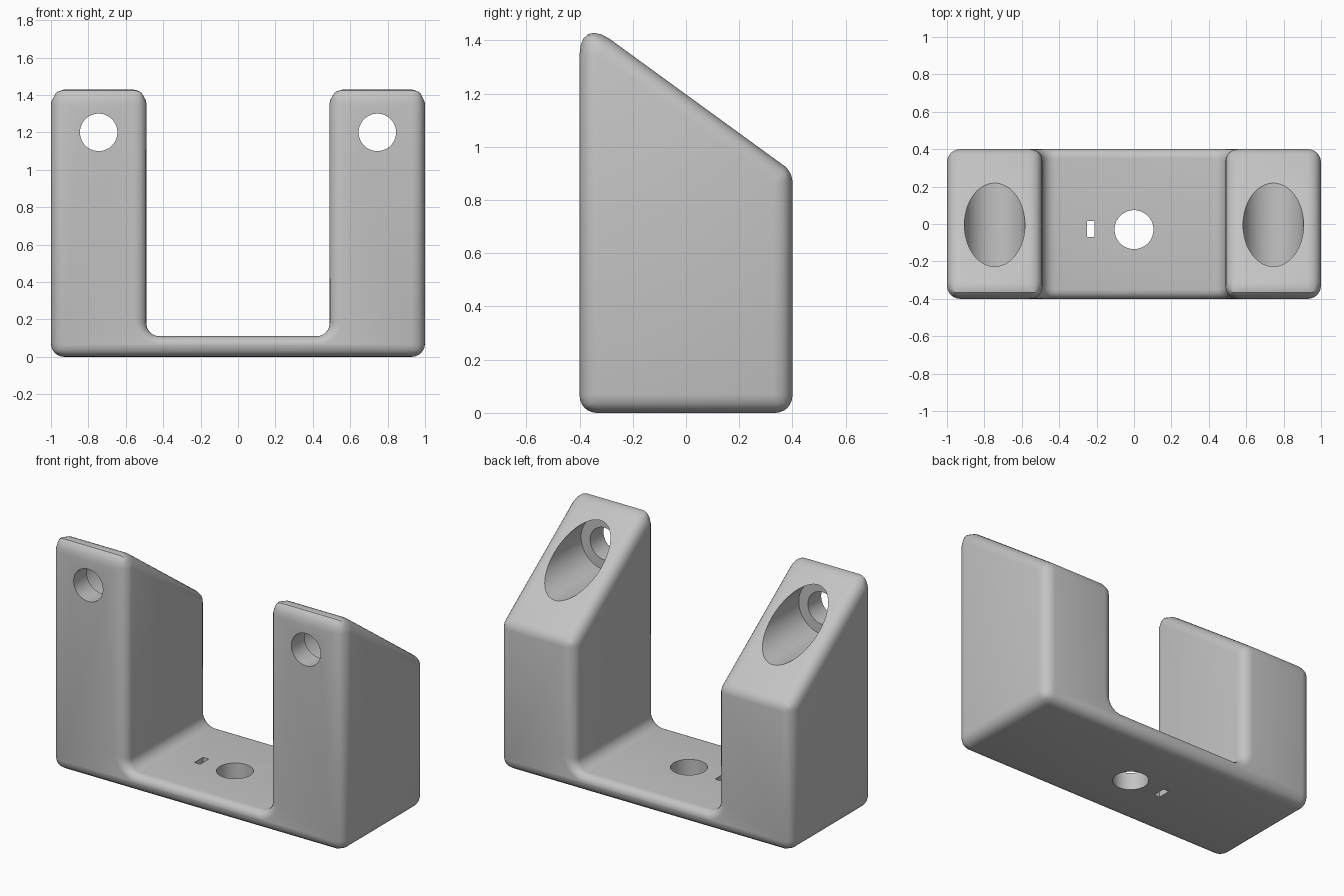
import bpy, bmesh, math
from mathutils import Matrix

cube = bpy.data.objects.get("Cube")
if cube:
    bpy.data.objects.remove(cube)

grey = bpy.data.materials.new("plain grey")
grey.use_nodes = True
grey.diffuse_color = (0.55, 0.55, 0.55, 1)
grey.node_tree.nodes["Principled BSDF"].inputs["Base Color"].default_value = (0.55, 0.55, 0.55, 1)

HALF, INNER, FLOOR, ROUND, MAXW = 0.4, 0.49, 0.11, 0.07, 0.16


def slope_z(y):
    return 1.197 - 0.727 * y


def make_object(name, bm):
    bmesh.ops.recalc_face_normals(bm, faces=bm.faces)
    mesh = bpy.data.meshes.new(name)
    bm.to_mesh(mesh)
    bm.free()
    mesh.materials.append(grey)
    obj = bpy.data.objects.new(name, mesh)
    bpy.context.collection.objects.link(obj)
    return obj


# U-shaped outline with filleted inner corners; None marks the sloped top
right = []
for i in range(9):
    a = -math.pi / 2 + i * math.pi / 16
    right.append((INNER - ROUND + ROUND * math.cos(a), FLOOR + ROUND + ROUND * math.sin(a)))
right += [(INNER, None), (1, None), (1, 0)]
outline = right + [(-x, z) for x, z in reversed(right)]

bm = bmesh.new()
rings = [[bm.verts.new((x, y, slope_z(y) if z is None else z)) for x, z in outline]
         for y in (-HALF, HALF)]
bm.faces.new(rings[0])
bm.faces.new(rings[1])
n = len(outline)
for i in range(n):
    j = (i + 1) % n
    bm.faces.new((rings[0][i], rings[0][j], rings[1][j], rings[1][i]))

# Rounding width of every edge, thinner along the floor lip
weight = bm.edges.layers.float.new("bevel_weight_edge")
for e in bm.edges:
    a, b = e.verts
    mid = (a.co + b.co) / 2
    width = ROUND
    if abs(a.co.y - b.co.y) > 0.1:
        if abs(mid.x) < INNER + 0.01 and mid.z < 0.5:
            width = 0
    elif mid.z < 0.01:
        width = 0.064
    elif mid.z < FLOOR + ROUND:
        width = 0.043 + 0.027 * (mid.z - FLOOR) / ROUND
    elif abs(a.co.z - b.co.z) < 0.01:
        width = 0.137 if mid.y < 0 else 0.036
    e[weight] = width / MAXW
bracket = make_object("bracket_body", bm)

bevel = bracket.modifiers.new("rounding", "BEVEL")
bevel.limit_method = "WEIGHT"
bevel.width = MAXW
bevel.segments = 6
bevel.use_clamp_overlap = False


def cut(cutter):
    cutter.hide_render = True
    cutter.hide_set(True)
    mod = bracket.modifiers.new(cutter.name, "BOOLEAN")
    mod.operation = "DIFFERENCE"
    mod.solver = "EXACT"
    mod.object = cutter


def cylinder(name, radius, depth, matrix):
    bm = bmesh.new()
    bmesh.ops.create_cone(bm, cap_ends=True, segments=64, radius1=radius, radius2=radius,
                          depth=depth, matrix=matrix)
    return make_object(name, bm)


# Screw holes with wide counterbores opening on the slopes
turn = Matrix.Rotation(math.pi / 2, 4, "X")
for side, x in (("left", 0.745), ("right", -0.745)):
    cut(cylinder(side + "_screw_hole_cutter", 0.1, 1.2, Matrix.Translation((x, 0, 1.2)) @ turn))
    cut(cylinder(side + "_counterbore_cutter", 0.162, 1, Matrix.Translation((x, 0.23, 1.2)) @ turn))

# Round hole and small slot through the floor
cut(cylinder("floor_hole_cutter", 0.104, 0.6, Matrix.Translation((0, -0.03, 0.05))))
bm = bmesh.new()
bmesh.ops.create_cube(bm, size=1, matrix=Matrix.Translation((-0.23, -0.027, 0.05))
                      @ Matrix.Diagonal((0.04, 0.085, 0.6, 1)))
cut(make_object("floor_slot_cutter", bm))

# Apply the modifiers and smooth the rounded edges
bpy.context.view_layer.update()
graph = bpy.context.evaluated_depsgraph_get()
finished = bpy.data.meshes.new_from_object(bracket.evaluated_get(graph))
bracket.modifiers.clear()
bracket.data = finished
for obj in [o for o in bpy.data.objects if o.name.endswith("_cutter")]:
    bpy.data.objects.remove(obj)
bpy.ops.object.select_all(action="DESELECT")
bracket.select_set(True)
bpy.context.view_layer.objects.active = bracket
bpy.ops.object.shade_smooth_by_angle(angle=math.radians(30))
